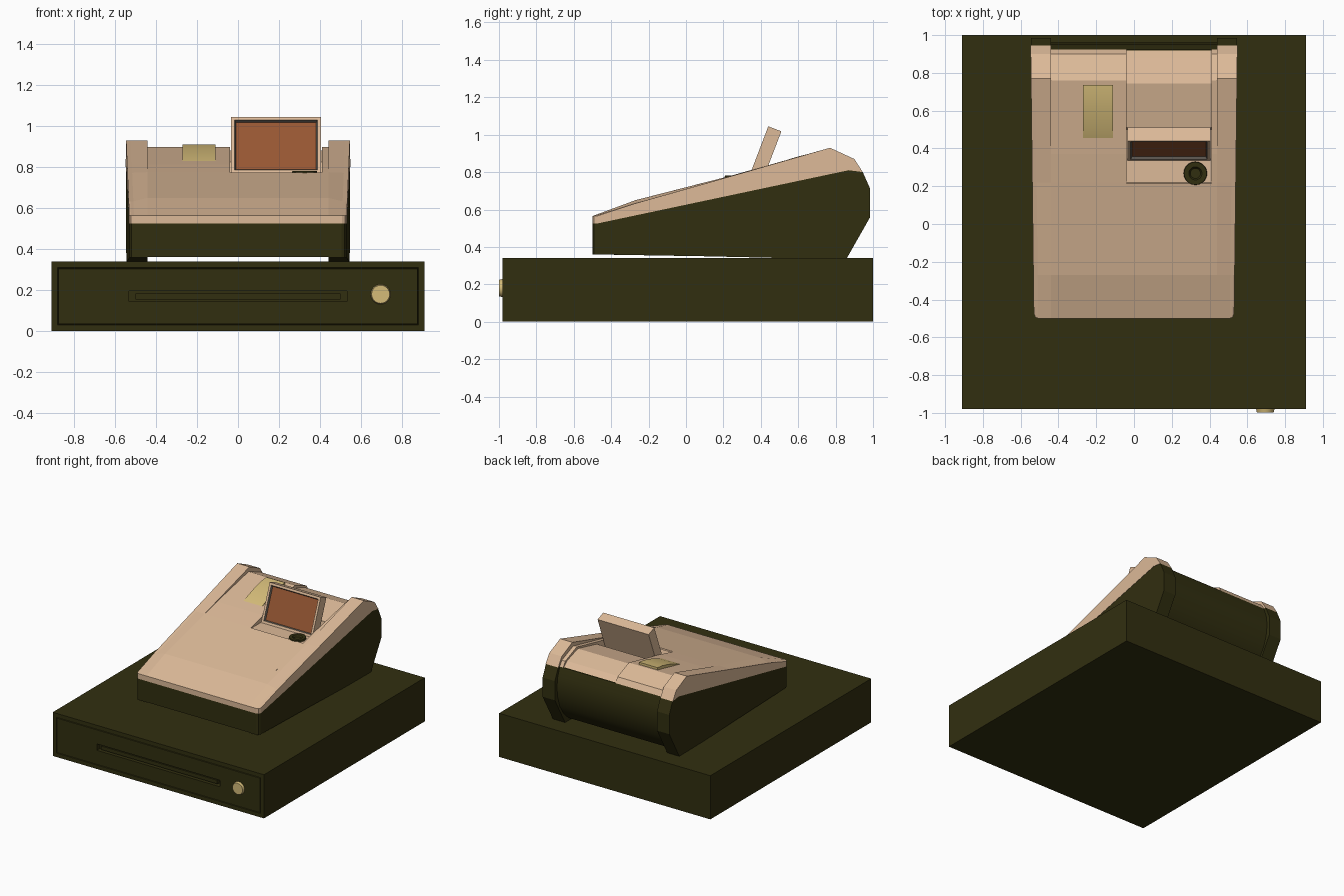
import bpy, bmesh, math
from mathutils import Matrix, Vector

if "Cube" in bpy.data.objects:
    bpy.data.objects.remove(bpy.data.objects["Cube"])


def material(name, rgb):
    m = bpy.data.materials.new(name)
    m.diffuse_color = (*rgb, 1)
    m.use_nodes = True
    m.node_tree.nodes["Principled BSDF"].inputs["Base Color"].default_value = m.diffuse_color
    return m


DARK = material("dark olive", (.031, .028, .005))
TAN = material("light tan", (.72, .49, .315))
GOLD = material("pale gold", (.66, .50, .19))
GREY = material("bezel grey", (.13, .115, .095))
SCREEN = material("screen rust", (.31, .094, .033))


def finish(name, bm, mats, smooth=None):
    bmesh.ops.recalc_face_normals(bm, faces=bm.faces)
    me = bpy.data.meshes.new(name)
    bm.to_mesh(me)
    bm.free()
    for m in mats:
        me.materials.append(m)
    ob = bpy.data.objects.new(name, me)
    bpy.context.collection.objects.link(ob)
    if smooth:
        bpy.ops.object.select_all(action='DESELECT')
        ob.select_set(True)
        bpy.context.view_layer.objects.active = ob
        bpy.ops.object.shade_smooth_by_angle(angle=math.radians(smooth))
    return ob


def box_bm(x0, x1, y0, y1, z0, z1):
    bm = bmesh.new()
    size = Matrix.Diagonal((x1 - x0, y1 - y0, z1 - z0, 1))
    mid = Matrix.Translation(((x0 + x1) / 2, (y0 + y1) / 2, (z0 + z1) / 2))
    bmesh.ops.create_cube(bm, size=1, matrix=mid @ size)
    bm.normal_update()
    return bm


def front_face(bm):
    return min(bm.faces, key=lambda f: f.calc_center_median().y)


def inset(bm, face, thickness, depth=0):
    return bmesh.ops.inset_individual(bm, faces=[face], thickness=thickness,
                                      depth=depth)["faces"]


def loft(name, mat, sections, side=1, smooth=None):
    """Join side profiles [(y, z)...] placed at several x positions."""
    bm = bmesh.new()
    rings = []
    for x, prof in sections:
        ring = []
        for y, z in prof:
            flare = .012 * (y + .5) if x > .5 else 0   # body widens to the back
            ring.append(bm.verts.new((side * (x + flare), y, z)))
        rings.append(ring)
    for a, b in zip(rings, rings[1:]):
        for i in range(len(a)):
            j = (i + 1) % len(a)
            bm.faces.new((a[i], a[j], b[j], b[i]))
    bm.faces.new(rings[0])
    bm.faces.new(rings[-1])
    return finish(name, bm, [mat], smooth)


# cash drawer with grooved front and handle slot
bm = box_bm(-.91, .91, -.98, 1, 0, .34)
f = front_face(bm)
inset(bm, f, .043)
inset(bm, f, .004, -.012)
inset(bm, f, .004, .012)
drawer = finish("cash_drawer", bm, [DARK])
cutter = finish("slot_cutter", box_bm(-.53, .53, -1.05, -.94, .145, .195), [DARK])
cutter.hide_render = True
mod = drawer.modifiers.new("slot", 'BOOLEAN')
mod.operation = 'DIFFERENCE'
mod.object = cutter
mod.solver = 'EXACT'
bpy.context.view_layer.objects.active = drawer
bpy.ops.object.modifier_apply(modifier="slot")
bpy.data.objects.remove(cutter)
finish("drawer_handle", box_bm(-.5, .5, -.97, -.93, .155, .183), [DARK])

# drawer lock
bm = bmesh.new()
bmesh.ops.create_cone(bm, cap_ends=True, segments=24, radius1=.05, radius2=.044, depth=.025,
                      matrix=Matrix.Translation((.695, -.9865, .18)) @ Matrix.Rotation(math.pi / 2, 4, 'X'))
finish("drawer_lock", bm, [GOLD], 30)

# line where the dark housing meets the light cover
SEAM = [(-.5, .525), (.87, .81)]


def pull_corner(prof):
    """Round the front corner by moving the front points back."""
    return [(max(y, -.475), z) for y, z in prof]


# side cheeks, mirrored
low = [(-.5, .36), (.1, .35), (.55, .34), (.86, .34), (.985, .56), (.985, .71), (.945, .80)] + SEAM[::-1]
top_in = SEAM + [(.945, .80), (.90, .87), (.77, .93), (.22, .775), (-.27, .65), (-.5, .565)]
top_out = SEAM + [(.945, .80), (.90, .87), (.77, .93), (.22, .772), (-.27, .633), (-.5, .565)]
for side, tag in ((1, "right"), (-1, "left")):
    loft(tag + "_cheek_housing", DARK,
         [(.44, low), (.505, low), (.52, [(max(y, -.493), z) for y, z in low]),
          (.528, pull_corner(low))], side)
    loft(tag + "_cheek_cover", TAN,
         [(.44, top_in), (.507, top_out), (.522, [(max(y, -.493), z) for y, z in top_out]),
          (.53, pull_corner(top_out))], side)

# centre housing with rounded back
back = [(.82, .362), (.88, .42), (.925, .49), (.95, .57), (.96, .65), (.95, .73), (.925, .80)]
mid = [(-.5, .362)] + back + SEAM[::-1]
loft("centre_housing", DARK, [(-.44, mid), (.44, mid)], smooth=30)

# centre cover: plain strips either side of the display bay
plain = SEAM + [(.925, .80), (.90, .84), (.76, .897), (.37, .812), (.22, .775), (-.27, .65), (-.5, .565)]
bay = SEAM + [(.925, .795), (.88, .835), (.745, .88), (.51, .825), (.50, .768), (.22, .768),
              (.215, .774), (-.27, .65), (-.5, .565)]
loft("centre_cover_left", TAN, [(-.44, plain), (-.04, plain)])
loft("display_bay", TAN, [(-.04, bay), (.41, bay)])
loft("centre_cover_right", TAN, [(.41, plain), (.44, plain)])

# curling receipt paper
arch = [(.735, .909), (.68, .903), (.62, .889), (.56, .872), (.5, .85), (.44, .824), (.38, .79)]
paper = arch + [(.40, .77), (.735, .85)]
loft("receipt_paper", GOLD, [(-.27, paper), (-.11, paper)], smooth=30)

# tilted display with recessed screen
bm = box_bm(-.22, .22, 0, .075, 0, .294)
f = front_face(bm)
inset(bm, f, .025)
for rim in inset(bm, f, .009, -.014):
    rim.material_index = 1
f.material_index = 2
bm.transform(Matrix.Translation((.185, .335, .77)) @ Matrix.Rotation(math.radians(-20.9), 4, 'X'))
finish("display", bm, [TAN, GREY, SCREEN])

# key switch beside the display
bm = bmesh.new()
bmesh.ops.create_cone(bm, cap_ends=True, segments=20, radius1=.065, radius2=.06, depth=.03,
                      matrix=Matrix.Translation((.325, .268, .766)))
bm.normal_update()
f = max(bm.faces, key=lambda q: q.calc_center_median().z)
inset(bm, f, .025)
inset(bm, f, .008, -.012)
finish("key_switch", bm, [DARK], 30)
